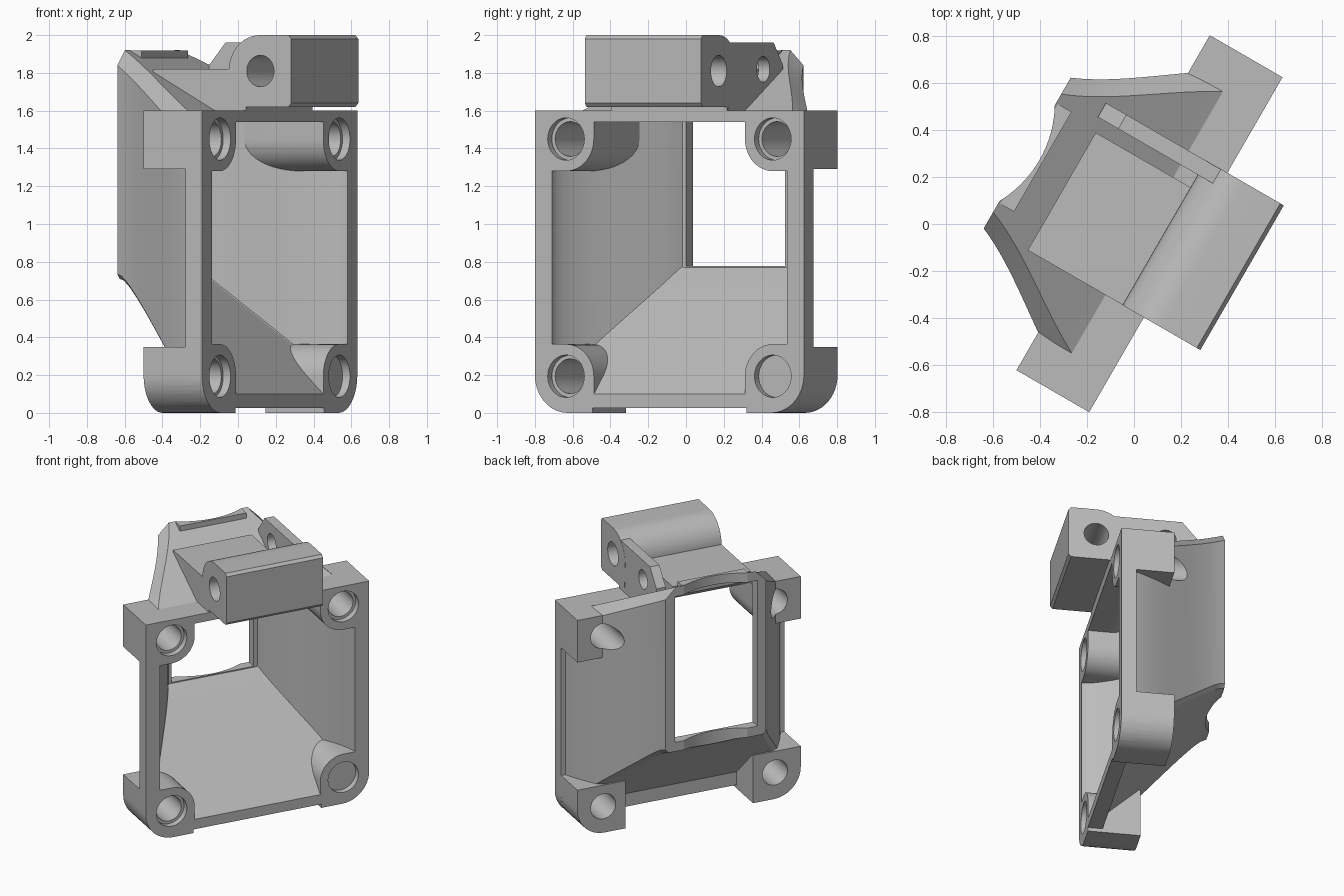
import bpy, bmesh, math
from mathutils import Matrix

if "Cube" in bpy.data.objects:
    bpy.data.objects.remove(bpy.data.objects["Cube"], do_unlink=True)

grey = bpy.data.materials.new("plain_grey")
grey.use_nodes = True
grey.diffuse_color = (0.5, 0.5, 0.5, 1)
grey.node_tree.nodes["Principled BSDF"].inputs["Base Color"].default_value = (0.5, 0.5, 0.5, 1)

TURN = Matrix.Rotation(math.radians(60), 4, "Z")   # the whole duct is turned about z
MID = 0.034                                        # centre of the width
FRONT, EXIT = -0.235, 0.544                        # depth of the fan face and the outlet


def loft(name, rings):
    """Closed solid through rings of (width, depth, height) points."""
    bm = bmesh.new()
    loops = [[bm.verts.new(TURN @ Matrix.Translation(p).translation) for p in r] for r in rings]
    n = len(loops[0])
    for a, b in zip(loops, loops[1:]):
        for i in range(n):
            bm.faces.new((a[i], a[(i + 1) % n], b[(i + 1) % n], b[i]))
    bm.faces.new(loops[0])
    bm.faces.new(loops[-1])
    bmesh.ops.recalc_face_normals(bm, faces=bm.faces)
    mesh = bpy.data.meshes.new(name)
    bm.to_mesh(mesh)
    bm.free()
    mesh.materials.append(grey)
    ob = bpy.data.objects.new(name, mesh)
    bpy.context.collection.objects.link(ob)
    return ob


def prism(name, pts, axis, a, b):
    """Extrude a 2D profile from a to b along width, depth or height."""
    place = {"width": lambda p, t: (t, p[0], p[1]),
             "depth": lambda p, t: (p[0], t, p[1]),
             "height": lambda p, t: (p[0], p[1], t)}[axis]
    return loft(name, [[place(p, t) for p in pts] for t in (a, b)])


def arc(cx, cy, r, start, end, n=12):
    angles = [math.radians(start + (end - start) * i / n) for i in range(n + 1)]
    return [(cx + r * math.cos(t), cy + r * math.sin(t)) for t in angles]


def circle(cx, cy, r, n=40):
    return arc(cx, cy, r, 0, 360, n)[:-1]


def rect(a, b, c, d):
    return [(a, c), (b, c), (b, d), (a, d)]


def combine(target, tool, operation):
    mod = target.modifiers.new("combine", "BOOLEAN")
    mod.operation, mod.solver, mod.object = operation, "EXACT", tool
    bpy.context.view_layer.update()
    mesh = bpy.data.meshes.new_from_object(
        target.evaluated_get(bpy.context.evaluated_depsgraph_get()))
    target.modifiers.clear()
    target.data = mesh
    bpy.data.objects.remove(tool, do_unlink=True)


def section(v, inner):
    """Cross-section of the duct at one depth, with bevelled upper corners."""
    d = EXIT - v
    half = min(0.82, 0.37 + 0.42 * d + 0.849 * d ** 2 - 0.816 * d ** 3)
    top = max(1.6, 1.6 + 0.545 * (v + 0.044))
    low = 0.71 - 0.93 * (math.hypot(d, 0.05) - 0.05)
    cu, cz, cb = 0.08 + 0.04 * d, 0.08 + 0.03 * d, 0.025
    if inner:
        half, top, low, cb = half - 0.075 - 0.035 * d, top - 0.06, low + 0.1 - 0.04 * d, 0.005
        cu, cz = cu * 0.7, cz * 0.7
    right = [(half - cb, low), (half, low + cb), (half, top - cz), (half - cu, top)]
    left = [(-x, z) for x, z in reversed(right)]
    return [(MID + x, v, z) for x, z in right + left]


def steps(a, b, n=20):
    return [a + (b - a) * i / n for i in range(n + 1)]


# Tapered outer duct
body = loft("fan_duct", [section(v, False) for v in steps(-0.15, EXIT)])
WIDE = 0.822
parts = []

# Fan flange with rounded lower corners
flange = (arc(MID - WIDE + 0.2, 0.2, 0.2, 180, 240) + arc(MID + WIDE - 0.2, 0.2, 0.2, 300, 360)
          + [(MID + WIDE, 1.6), (MID - WIDE, 1.6)])
parts.append(prism("flange", flange, "depth", FRONT, FRONT + 0.1))

# Corner mounting blocks
for s in (-1, 1):
    edge, inside = MID + s * WIDE, MID + s * 0.47
    parts.append(prism("upper_block", rect(inside, edge, 1.29, 1.6), "depth", FRONT, 0.122))
    foot = arc(edge - s * 0.2, 0.2, 0.2, 270, 270 + s * 90)
    parts.append(prism("lower_block", foot + [(edge, 0.35), (inside, 0.35), (inside, 0)],
                       "depth", FRONT, 0.122))

# Level rim above the outlet
parts.append(prism("outlet_rim", rect(-0.21, 0.28, 1.86, 1.918), "depth", 0.468, 0.535))
for part in parts:
    combine(body, part, "UNION")

# Top wedge, hinge bar and side ear, seated in the roof
wedge = [(-0.225, 1.58), (-0.044, 1.58), (0.335, 1.78), (0.335, 1.82), (-0.225, 1.82)]
prism("top_wedge", wedge, "width", -0.322, 0.255)
prism("bar_pad", rect(-0.234, -0.15, 1.58, 1.64), "width", -0.321, 0.385)
profile = ([(-0.495, 1.62), (-0.14, 1.62)] + arc(-0.32, 1.81, 0.19, 0, 90)
           + [(-0.495, 2.0), (-0.512, 1.98), (-0.512, 1.64)])
bar = prism("hinge_bar", profile, "width", -0.323, 0.387)
combine(bar, prism("bar_hole", circle(-0.323, 1.81, 0.083), "width", -0.5, 0.5), "DIFFERENCE")
profile = [(-0.22, 1.58), (-0.044, 1.58), (0.36, 1.78), (0.36, 1.84), (0.26, 1.96), (-0.22, 1.96)]
ear = prism("side_ear", profile, "width", 0.317, 0.386)
combine(ear, prism("ear_hole", circle(0.15, 1.82, 0.068), "width", 0.28, 0.45), "DIFFERENCE")

# Inner air passage, leaving rounded bosses round the screw holes
passage = loft("passage", [section(v, True) for v in steps(-0.3, 0.47)])
corners = [(s, t) for s in (-1, 1) for t in (-1, 1)]
for s, t in corners:
    cx, cz = MID + s * 0.632, 0.822 + t * 0.628
    start = math.degrees(math.atan2(-t, -s)) - 45
    boss = arc(cx, cz, 0.17, start, start + 90)
    # close the profile out to the corner beyond the walls
    far_x, far_z = cx + s * 0.3, cz + t * 0.3
    ends = [(far_x, z) if abs(x - cx) < 0.01 else (x, far_z) for x, z in (boss[-1], boss[0])]
    boss += [ends[0], (far_x, far_z), ends[1]]
    combine(passage, prism("boss", boss, "depth", -0.4, 0.46), "DIFFERENCE")
combine(body, passage, "DIFFERENCE")

# Outlet window and its hollow curved face
cuts = [prism("window", rect(-0.272, 0.335, 0.778, 1.85), "depth", 0.455, 0.7),
        prism("hollow_face", circle(MID, 0.974, 0.49, 96), "height", 0.5, 2.1)]

# Stepped screw holes
for s, t in corners:
    cx, cz = MID + s * 0.632, 0.822 + t * 0.628
    cuts.append(prism("screw_hole", circle(cx, cz, 0.092), "depth", -0.4, 0.4))
    cuts.append(prism("screw_recess", circle(cx, cz, 0.112), "depth", -0.4, -0.19))
for cut in cuts:
    combine(body, cut, "DIFFERENCE")

# Smooth curves, crisp edges
bpy.ops.object.select_all(action="DESELECT")
for ob in (body, bar, ear):
    ob.select_set(True)
bpy.context.view_layer.objects.active = body
bpy.ops.object.shade_smooth_by_angle(angle=math.radians(25))
